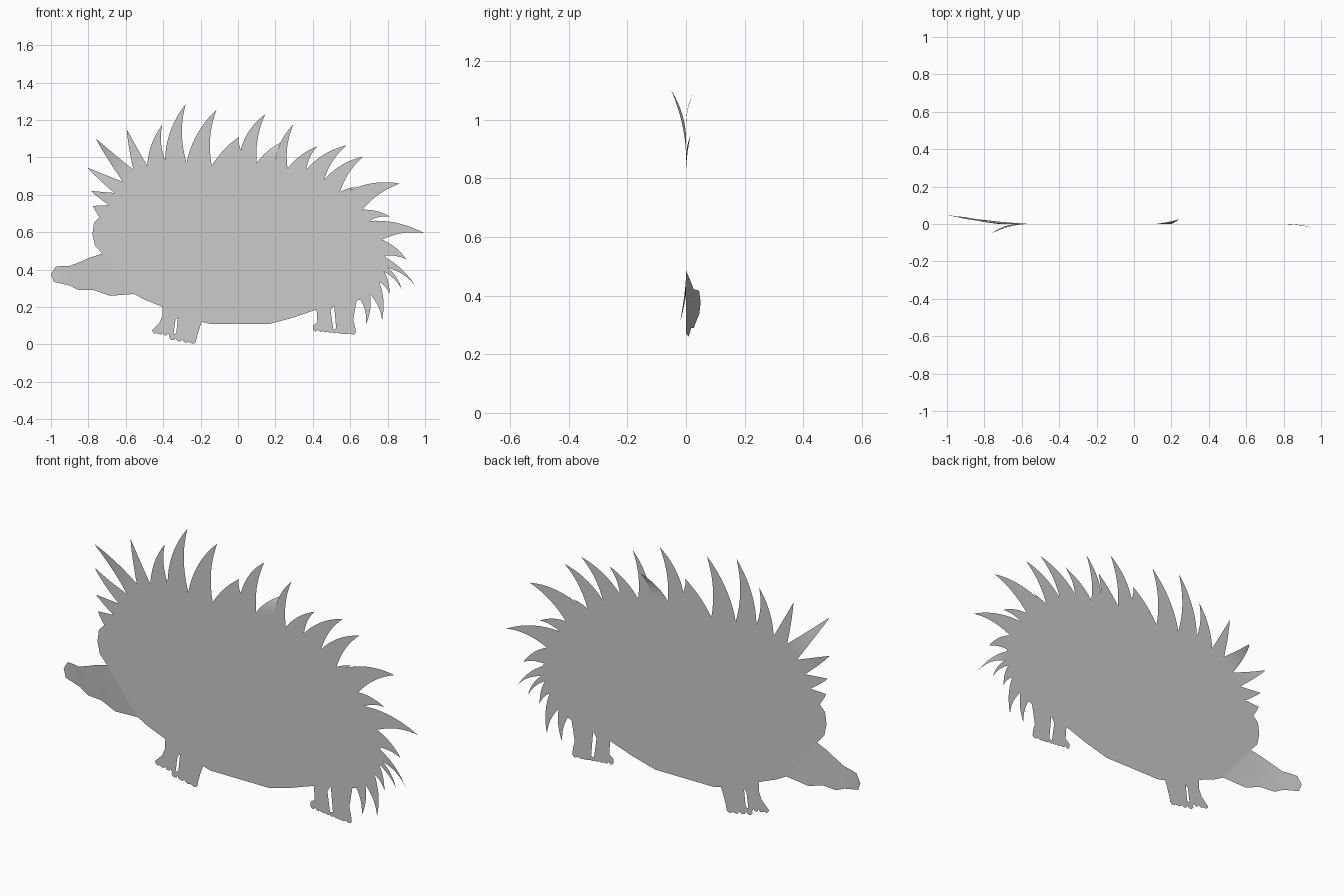
import bpy
import bmesh
import math
from mathutils import Vector

default_cube = bpy.data.objects.get("Cube")
if default_cube:
    bpy.data.objects.remove(default_cube, do_unlink=True)

# Single flat grey for the whole paper-thin figure
grey = bpy.data.materials.new("plain_grey")
grey.use_nodes = True
colour = (.6, .6, .6, 1)
grey.diffuse_color = colour
grey.node_tree.nodes["Principled BSDF"].inputs["Base Color"].default_value = colour


def finish(name, bm):
    """Turn a sheet towards the front and link it as an object."""
    bm.normal_update()
    flipped = [face for face in bm.faces if face.normal.y > 0]
    bmesh.ops.reverse_faces(bm, faces=flipped)
    mesh = bpy.data.meshes.new(name)
    bm.to_mesh(mesh)
    bm.free()
    mesh.materials.append(grey)
    mesh.shade_smooth()
    part = bpy.data.objects.new(name, mesh)
    bpy.context.collection.objects.link(part)
    return part


def sheet(name, outline):
    """Fill a flat outline given as (x, z) points."""
    bm = bmesh.new()
    face = bm.faces.new([bm.verts.new((x, 0, z)) for x, z in outline])
    bmesh.ops.triangulate(bm, faces=[face], ngon_method='EAR_CLIP')
    return finish(name, bm)


def strip(name, pairs, tip):
    """Join pairs of edge points into a ribbon that closes at a tip."""
    bm = bmesh.new()
    rows = [(bm.verts.new(a), bm.verts.new(b)) for a, b in pairs]
    for (a, b), (c, d) in zip(rows, rows[1:]):
        bm.faces.new((a, b, d, c))
    bm.faces.new((*rows[-1], bm.verts.new(tip)))
    return finish(name, bm)


def quill(name, left, right, tip, bend, lean, steps=9):
    """Curved tapering blade from a base edge, leaning out of the sheet."""
    left, right, tip = Vector(left), Vector(right), Vector(tip)
    base, half = (left + right) / 2, (right - left) / 2
    along = tip - base
    side = Vector((-along.y, along.x))
    pairs = []
    for i in range(steps):
        t = i / steps
        centre = base + along * t + side * bend * 4 * t * (1 - t)
        width = half * (1 - t) ** .9
        y = lean * t * t
        a, b = centre - width, centre + width
        pairs.append(((a.x, y, a.y), (b.x, y, b.y)))
    return strip(name, pairs, (tip.x, lean, tip.y))


def leg(name, outer, inner, toes=4):
    """Leg outline: down one side, along scalloped toes, up the other."""
    start, end = Vector(outer[-1]), Vector(inner[0])
    sole = []
    steps = toes * 6
    for i in range(1, steps):
        t = i / steps
        point = start.lerp(end, t)
        point.y -= .014 * abs(math.sin(math.pi * toes * t)) ** .6
        sole.append(tuple(point))
    return sheet(name, outer + sole + inner)


# Quills run over the back: notch before each quill, then its tip
crest = [
    (-.74, .68, -.775, .74), (-.69, .745, -.785, .82),
    (-.66, .81, -.805, .945), (-.615, .87, -.76, 1.1),
    (-.56, .935, -.595, 1.15), (-.485, .955, -.405, 1.175),
    (-.39, .985, -.28, 1.285), (-.275, .97, -.115, 1.255),
    (-.14, .955, .005, 1.11), (.015, 1.04, .145, 1.23),
    (.1, .97, .24, 1.085), (.2, .98, .295, 1.175),
    (.265, .94, .425, 1.06),
]
rump = [
    (.365, .935, .58, 1.065), (.46, .88, .67, 1.005),
    (.545, .815, .655, .845), (.6, .825, .865, .86),
    (.665, .72, .81, .685), (.7, .66, .995, .595),
    (.77, .56, .9, .455), (.77, .475, .95, .31),
    (.8, .41, .875, .295), (.78, .39, .81, .27),
    (.755, .335, .77, .13), (.705, .27, .685, .11),
]
last_notch = (.655, .24)
quills = crest + rump
notches = [q[:2] for q in quills] + [last_notch]
leans = {2: .015, 3: -.05, 10: .025, 20: -.02}
for i, (x, z, tip_x, tip_z) in enumerate(quills):
    bend = .08 if tip_x > -.5 else .01
    quill(f"quill_{i + 1}", (x, z), notches[i + 1], (tip_x, tip_z), bend, leans.get(i, 0))

# Body: face, notches over the back, then the belly
face_edge = [(-.555, .27), (-.725, .485), (-.765, .53), (-.778, .59), (-.77, .65)]
belly = [
    (.605, .225), (.51, .205), (.415, .185), (.3, .145), (.17, .11),
    (-.15, .11), (-.19, .12), (-.3, .168), (-.4, .2), (-.5, .24),
]
sheet("body", face_edge + notches + belly)

# Snout curls gently backwards to a rounded nose
upper = [(-.725, .485), (-.79, .465), (-.84, .443), (-.9, .42), (-.94, .42), (-.975, .415)]
lower = [(-.555, .27), (-.685, .26), (-.77, .29), (-.85, .29), (-.9, .315), (-.985, .335)]
rows = []
for i, ((ax, az), (bx, bz)) in enumerate(zip(upper, lower)):
    y = .009 * i
    rows.append(((ax, y, az), (bx, y, bz)))
strip("snout", rows, (-1, .05, .375))

# Legs, with a gap left between each pair
leg("front_leg_right",
    [(-.4, .25), (-.405, .15), (-.42, .115), (-.46, .075)],
    [(-.345, .055), (-.345, .09), (-.335, .13), (-.305, .165), (-.28, .25)])
leg("front_leg_left",
    [(-.31, .25), (-.305, .165), (-.295, .13), (-.305, .07), (-.33, .06), (-.37, .04)],
    [(-.225, .015), (-.22, .04), (-.205, .09), (-.19, .13), (-.17, .25)])
leg("hind_leg_right",
    [(.415, .25), (.42, .185), (.425, .12), (.4, .1), (.4, .085)],
    [(.51, .075), (.495, .1), (.49, .13), (.495, .18), (.51, .205), (.52, .25)])
leg("hind_leg_left",
    [(.51, .25), (.515, .2), (.535, .17), (.54, .12), (.525, .085), (.5, .075)],
    [(.63, .065), (.625, .1), (.61, .15), (.605, .225), (.64, .27)])
